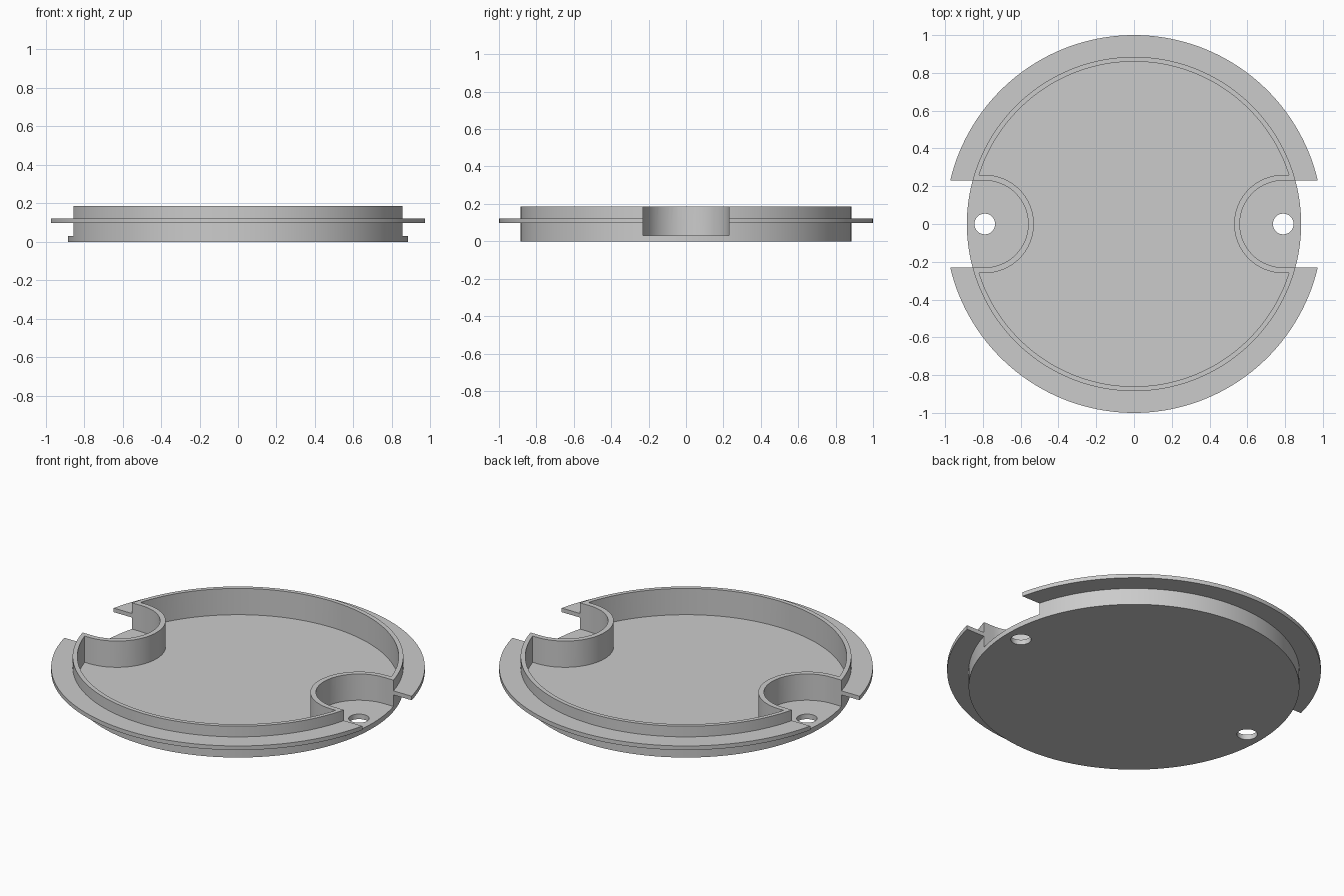
import bpy, bmesh
from math import sin, cos, pi, asin

if "Cube" in bpy.data.objects:
    bpy.data.objects.remove(bpy.data.objects["Cube"], do_unlink=True)

# Main dimensions
R_FLANGE, R_WALL, R_INNER = 1.0, 0.885, 0.86
R_NOTCH, R_NOTCH_WALL, R_HOLE = 0.23, 0.26, 0.055
NOTCH_X = 0.79
FLOOR, FLANGE_LOW, FLANGE_TOP, TOP = 0.03, 0.098, 0.122, 0.185
SEGMENTS = 160

grey = bpy.data.materials.new("grey")
grey.use_nodes = True
colour = (0.6, 0.6, 0.6, 1)
grey.diffuse_color = colour
grey.node_tree.nodes["Principled BSDF"].inputs["Base Color"].default_value = colour


def finish(bm, name):
    bmesh.ops.recalc_face_normals(bm, faces=bm.faces)
    mesh = bpy.data.meshes.new(name)
    bm.to_mesh(mesh)
    bm.free()
    mesh.materials.append(grey)
    obj = bpy.data.objects.new(name, mesh)
    bpy.context.collection.objects.link(obj)
    return obj


def arc(cx, r, start, end, n):
    return [(cx + r * cos(start + (end - start) * i / n),
             r * sin(start + (end - start) * i / n)) for i in range(n + 1)]


def prism(name, outline, low, high):
    bm = bmesh.new()
    face = bm.faces.new([bm.verts.new((x, y, low)) for x, y in outline])
    out = bmesh.ops.extrude_face_region(bm, geom=[face])
    verts = [g for g in out["geom"] if isinstance(g, bmesh.types.BMVert)]
    bmesh.ops.translate(bm, verts=verts, vec=(0, 0, high - low))
    return finish(bm, name)


def lathe(name, profile):
    bm = bmesh.new()
    verts = [bm.verts.new((r, 0, z)) for r, z in profile]
    edges = [bm.edges.new(pair) for pair in zip(verts, verts[1:])]
    bmesh.ops.spin(bm, geom=verts + edges, cent=(0, 0, 0), axis=(0, 0, 1),
                   angle=2 * pi, steps=SEGMENTS, use_duplicate=False)
    bmesh.ops.remove_doubles(bm, verts=bm.verts, dist=0.0001)
    return finish(bm, name)


def cut(target, cutter):
    mod = target.modifiers.new("cut", "BOOLEAN")
    mod.operation = "DIFFERENCE"
    mod.solver = "EXACT"
    mod.object = cutter
    bpy.context.view_layer.objects.active = target
    bpy.ops.object.modifier_apply(modifier=mod.name)
    bpy.data.objects.remove(cutter, do_unlink=True)


# Solid round body with its flange
tray = lathe("round_tray", [
    (0, 0), (R_WALL, 0), (R_WALL, FLANGE_LOW), (R_FLANGE, FLANGE_LOW),
    (R_FLANGE, FLANGE_TOP), (R_WALL, FLANGE_TOP), (R_WALL, TOP), (0, TOP)])

# Hollow, bounded by the rim and by the two curved notch walls
a = asin(R_NOTCH_WALL / R_INNER)
hollow = (arc(0, R_INNER, a, pi - a, 72)
          + arc(-NOTCH_X, R_NOTCH_WALL, pi / 2, -pi / 2, 32)
          + arc(0, R_INNER, pi + a, 2 * pi - a, 72)
          + arc(NOTCH_X, R_NOTCH_WALL, -pi / 2, -3 * pi / 2, 32))
cut(tray, prism("hollow_cutter", hollow, FLOOR, TOP + 0.1))

# Open side notches and screw holes
for side in (-1, 1):
    slot = [(side * x, y) for x, y in arc(NOTCH_X, R_NOTCH, pi / 2, 3 * pi / 2, 32)]
    slot += [(side * 1.2, -R_NOTCH), (side * 1.2, R_NOTCH)]
    cut(tray, prism("notch_cutter", slot, FLOOR, TOP + 0.1))
    hole = arc(side * NOTCH_X, R_HOLE, 0, 2 * pi, 32)[:-1]
    cut(tray, prism("hole_cutter", hole, -0.1, FLOOR + 0.1))

# Smooth curved walls, sharp rims
bpy.ops.object.select_all(action="DESELECT")
tray.select_set(True)
bpy.context.view_layer.objects.active = tray
bpy.ops.object.shade_smooth_by_angle(angle=pi / 6)
